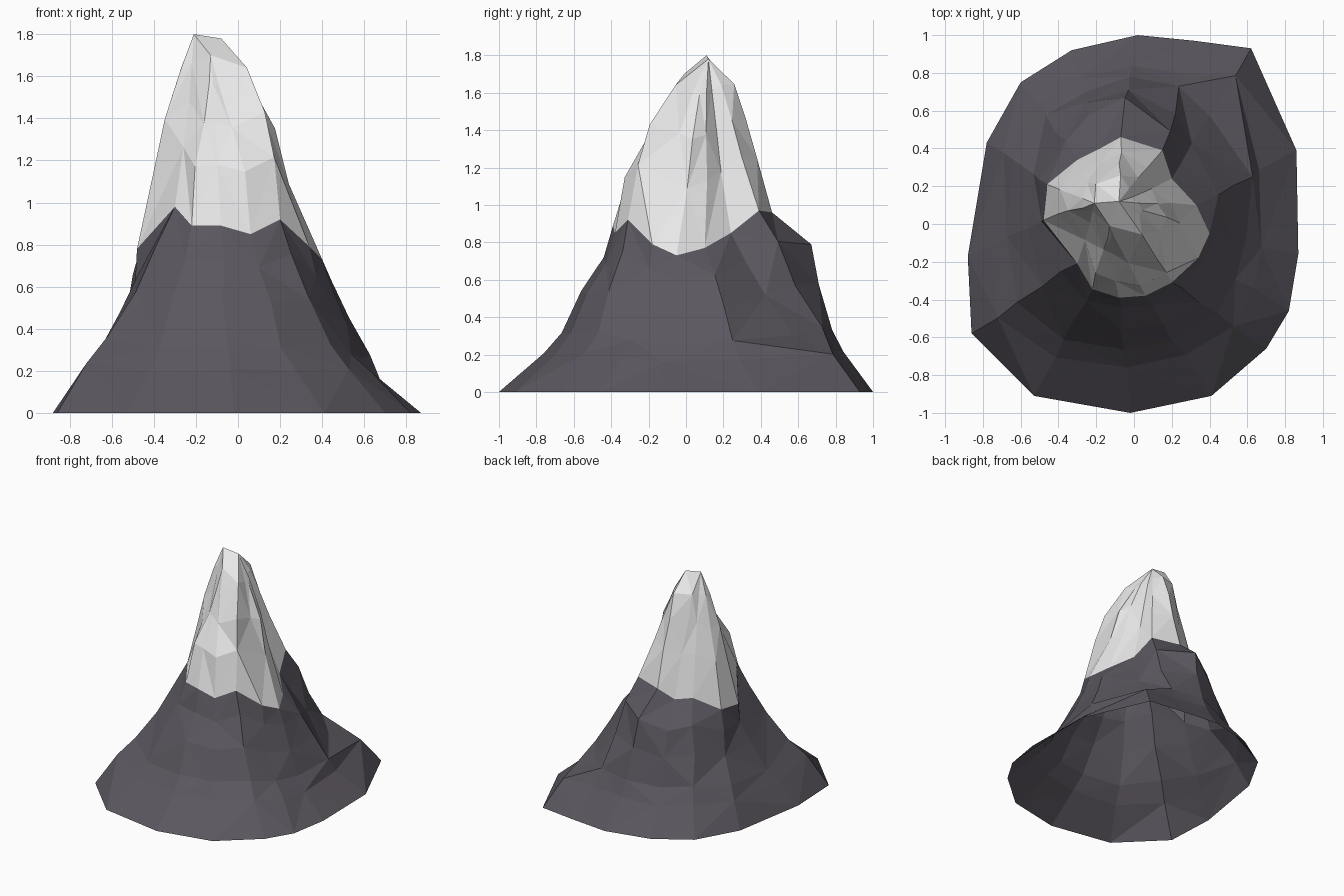
import bpy, bmesh, random
from mathutils import Vector

if "Cube" in bpy.data.objects:
    bpy.data.objects.remove(bpy.data.objects["Cube"])

random.seed(4)

# Foot outline (x, y), clockwise from the back
foot = [(.02, 1), (.32, .97), (.62, .93), (.86, .39), (.87, -.16), (.82, -.46),
        (.70, -.66), (.41, -.91), (-.02, -1), (-.53, -.91), (-.86, -.58),
        (-.88, -.17), (-.78, .43), (-.60, .75), (-.33, .92)]
# Jagged snow line (x, y, z), matching columns
line = [(-.07, .46, .96), (.15, .39, .97), (.20, .24, .85), (.33, .10, .77),
        (.40, -.05, .73), (.34, -.18, .79), (.20, -.31, .92), (.06, -.38, .85),
        (-.08, -.39, .89), (-.22, -.345, .89), (-.30, -.21, .98),
        (-.48, .02, .78), (-.46, .21, .80), (-.30, .34, .90), (-.18, .40, .88)]
foot = [Vector((x, y, 0)) for x, y in foot]
line = [Vector(p) for p in line]
N = len(foot)

# Inward step of each rock ring, per column: gullies, back spur, right ledge
rock_steps = {
    .23: [.28, .28, .22, .36, .40, .40, .36, .40, .41, .36, .25, .30, .25, .28, .28],
    .36: [.42, .42, .52, .46, .58, .58, .52, .56, .56, .53, .42, .50, .45, .45, .42],
    .60: [.52, .66, .72, .62, .78, .78, .73, .72, .72, .70, .68, .80, .75, .62, .55],
    .82: [.63, .82, .90, .78, .93, .93, .90, .90, .90, .87, .86, .95, .90, .78, .68],
}
# Inward step of each snow ring: bulging ridge at front right, hollow at front left
snow_steps = {
    .35: [.22, .36, .40, .33, .33, .28, .12, .13, .22, .25, .40, .28, .30, .30, .25],
    .60: [.40, .55, .60, .50, .48, .48, .27, .45, .58, .62, .68, .50, .52, .52, .45],
    .83: [.58, .75, .80, .76, .74, .72, .58, .76, .82, .84, .86, .75, .76, .76, .66],
}

# Three-cornered summit, and the corner each column climbs to
left_tip, right_tip, front_tip = (Vector(p) for p in
    [(-.21, .11, 1.8), (-.08, .12, 1.78), (-.13, -.01, 1.70)])
summit = [right_tip] * 7 + [front_tip] * 3 + [left_tip] * 5


def ring(low, high, rise, steps, jitter):
    """Ring between two outlines, with separate rise and inward step."""
    pts = []
    for a, b, t in zip(low, high, steps):
        p = a.lerp(b, t)
        p.z = a.z + (b.z - a.z) * rise
        pts.append(p + Vector([random.uniform(-jitter, jitter) for _ in range(3)]))
    return pts


def loft(name, rings, mat, cap=False):
    """Skin the rings with flat triangles."""
    bm = bmesh.new()
    rows = [[bm.verts.new(p) for p in r] for r in rings]
    for j, (lo, hi) in enumerate(zip(rows, rows[1:])):
        for i in range(N):
            k = (i + 1) % N
            a, b, c, d = lo[i], lo[k], hi[k], hi[i]
            tris = [(a, c, b), (a, d, c)] if (i + j) % 2 else [(a, d, b), (b, d, c)]
            for t in tris:
                bm.faces.new(t)
    if cap:
        bm.faces.new([rows[-1][i] for i in (12, 3, 7)])
    bmesh.ops.remove_doubles(bm, verts=bm.verts, dist=.0005)
    bmesh.ops.recalc_face_normals(bm, faces=bm.faces)
    # Keep open shells facing outward
    if sum(f.normal.z * f.calc_area() for f in bm.faces) < 0:
        bmesh.ops.reverse_faces(bm, faces=bm.faces)
    me = bpy.data.meshes.new(name)
    bm.to_mesh(me)
    bm.free()
    me.materials.append(mat)
    ob = bpy.data.objects.new(name, me)
    bpy.context.collection.objects.link(ob)


def material(name, col):
    m = bpy.data.materials.new(name)
    m.diffuse_color = (*col, 1)
    m.use_nodes = True
    m.node_tree.nodes["Principled BSDF"].inputs["Base Color"].default_value = m.diffuse_color
    return m


# Rocky lower slopes, open underneath
loft("rock_slopes",
     [foot] + [ring(foot, line, h, s, .012) for h, s in rock_steps.items()] + [line],
     material("dark rock", (.105, .095, .115)))

# Snowy peak
loft("snow_cap",
     [line] + [ring(line, summit, h, s, .008) for h, s in snow_steps.items()] + [summit],
     material("snow", (.80, .80, .80)), cap=True)
